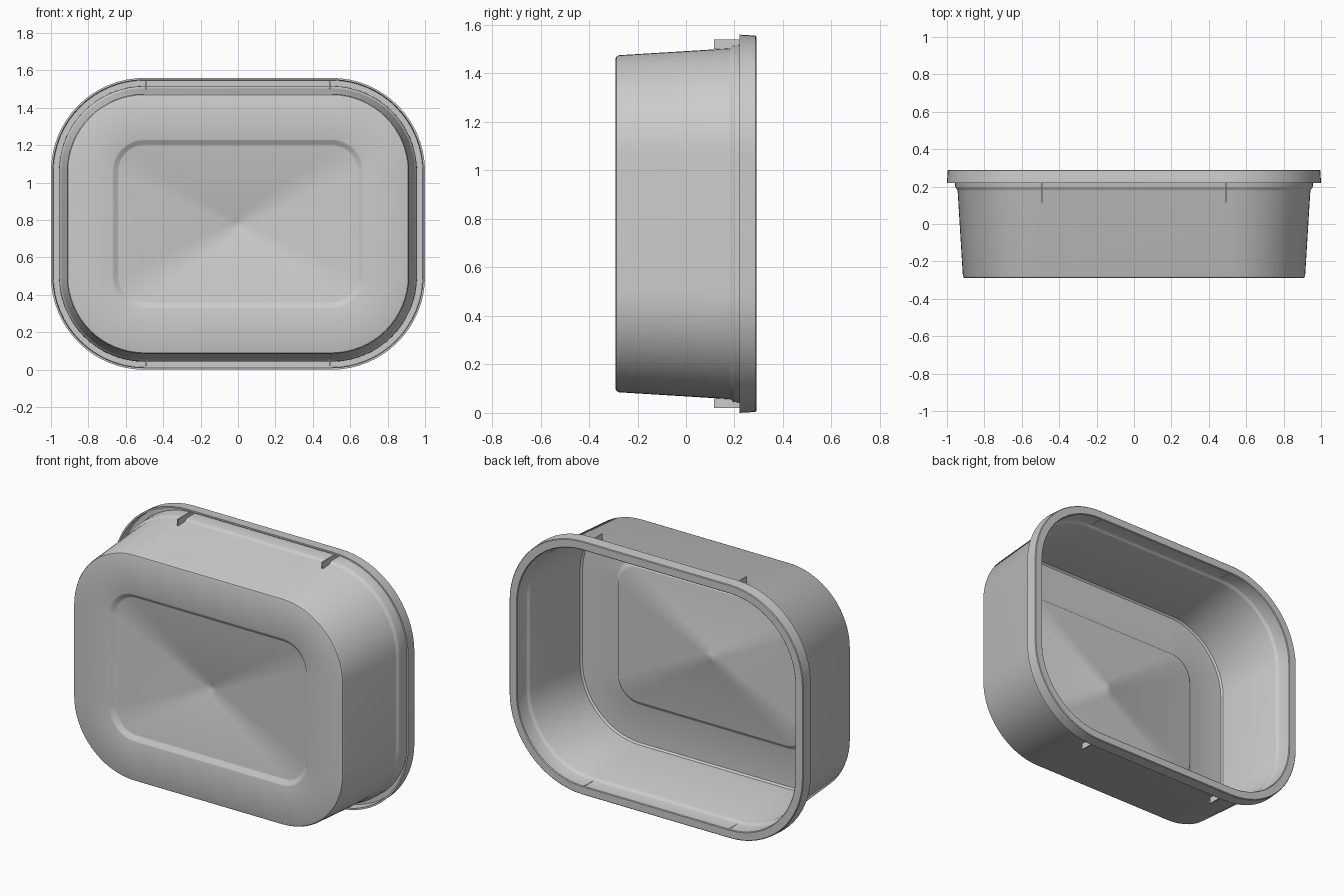
import bpy, bmesh, math

cube = bpy.data.objects.get("Cube")
if cube:
    bpy.data.objects.remove(cube, do_unlink=True)

CENTER_Z = 0.78
SEGMENTS = 16          # steps per rounded corner
WALL = (0.5, 0.28)     # corner centres of the walls and rim
PANEL = (0.5, 0.28)    # corner centres of the recessed panel
DOT = (0.0, 0.0)       # round dimple

grey = bpy.data.materials.new("grey plastic")
grey.use_nodes = True
grey.diffuse_color = (0.6, 0.6, 0.6, 1)
grey.node_tree.nodes["Principled BSDF"].inputs["Base Color"].default_value = (0.6, 0.6, 0.6, 1)


def finish(name, bm):
    bmesh.ops.recalc_face_normals(bm, faces=bm.faces)
    mesh = bpy.data.meshes.new(name)
    bm.to_mesh(mesh)
    bm.free()
    mesh.materials.append(grey)
    obj = bpy.data.objects.new(name, mesh)
    bpy.context.collection.objects.link(obj)
    return obj


def ring(bm, corner, radius, y):
    """Rounded rectangle in the XZ plane at depth y."""
    verts = []
    for q, (sx, sz) in enumerate([(1, 1), (-1, 1), (-1, -1), (1, -1)]):
        for i in range(SEGMENTS + 1):
            a = math.pi / 2 * (q + i / SEGMENTS)
            verts.append(bm.verts.new((sx * corner[0] + radius * math.cos(a), y,
                                       CENTER_Z + sz * corner[1] + radius * math.sin(a))))
    return verts


# Profile from the front dimple, out over the walls and rim, and back inside
PANEL = (0.5, 0.28)
profile = [
    (DOT, 0.018, -0.252), (DOT, 0.045, -0.266),
    (PANEL, 0.138, -0.266), (PANEL, 0.145, -0.268),
    (PANEL, 0.165, -0.288), (PANEL, 0.172, -0.29),
    # outside wall
    (WALL, 0.402, -0.29), (WALL, 0.410, -0.287), (WALL, 0.415, -0.277),
    (WALL, 0.443, 0.178), (WALL, 0.446, 0.185), (WALL, 0.453, 0.192),
    (WALL, 0.456, 0.2), (WALL, 0.457, 0.275),
    # hanging skirt and rim
    (WALL, 0.487, 0.275), (WALL, 0.490, 0.22), (WALL, 0.5, 0.22),
    (WALL, 0.496, 0.286), (WALL, 0.492, 0.29), (WALL, 0.447, 0.29),
    (WALL, 0.443, 0.286),
    # inside wall
    (WALL, 0.441, 0.205), (WALL, 0.438, 0.197), (WALL, 0.431, 0.19),
    (WALL, 0.428, 0.183), (WALL, 0.402, -0.262), (WALL, 0.392, -0.272),
    # inside floor, raised panel and bump
    (PANEL, 0.162, -0.272), (PANEL, 0.155, -0.27),
    (PANEL, 0.135, -0.25), (PANEL, 0.128, -0.248),
    (DOT, 0.05, -0.248), (DOT, 0.02, -0.234),
]

bm = bmesh.new()
# Duplicate corner points of the round rings are welded after lofting
rings = [ring(bm, *p) for p in profile]
for a, b in zip(rings, rings[1:]):
    for i in range(len(a)):
        j = (i + 1) % len(a)
        bm.faces.new((a[i], a[j], b[j], b[i]))
bm.faces.new(rings[0])
bm.faces.new(rings[-1])
bmesh.ops.remove_doubles(bm, verts=bm.verts, dist=0.0005)
tub = finish("tub", bm)
bpy.context.view_layer.objects.active = tub
tub.select_set(True)
bpy.ops.object.shade_smooth_by_angle(angle=math.radians(35))


# Thin stacking ribs under the rim, above and below the body
for side, sx in (("left", 1), ("right", -1)):
    for level, sz in (("top", 1), ("bottom", -1)):
        bm = bmesh.new()
        bmesh.ops.create_cube(bm, size=1)
        for v in bm.verts:
            v.co = (sx * 0.49 + v.co.x * 0.008,
                    0.1975 + v.co.y * 0.165,
                    CENTER_Z + sz * 0.74 + v.co.z * 0.04)
        finish(f"{level}_{side}_rib", bm)
